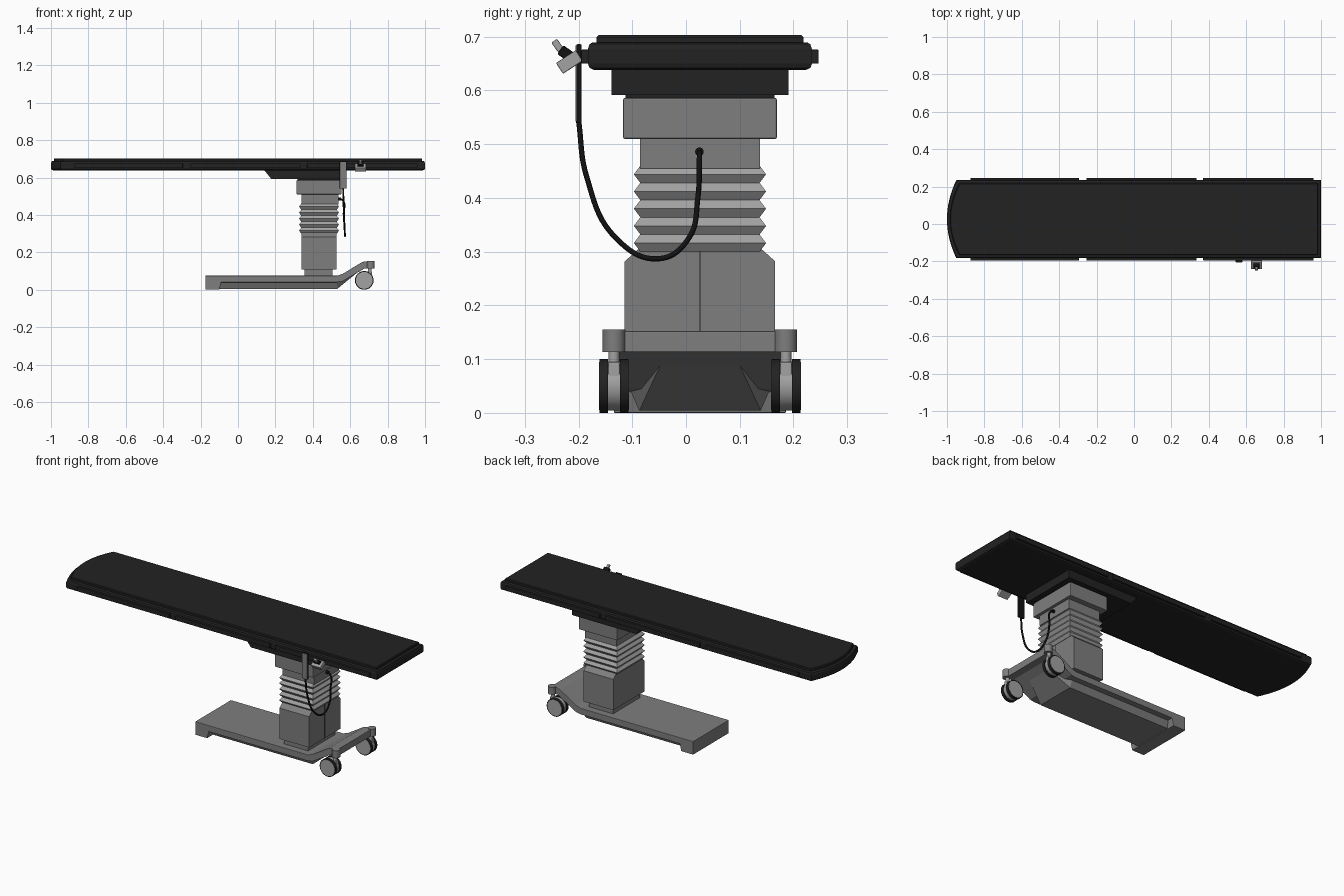
import bpy, bmesh, math
from mathutils import Vector, Matrix

cube = bpy.data.objects.get("Cube")
if cube:
    bpy.data.objects.remove(cube, do_unlink=True)

YC = 0.026  # centre line of the table across its width


def material(name, v):
    m = bpy.data.materials.new(name)
    m.use_nodes = True
    col = (v, v, v, 1)
    m.diffuse_color = col
    m.node_tree.nodes["Principled BSDF"].inputs["Base Color"].default_value = col
    return m


BLACK = material("upholstery black", 0.016)
RUBBER = material("cable black", 0.006)
GREY = material("painted grey", 0.21)
LIGHT = material("light grey", 0.36)


def finish(name, bm, mat, bevel=0.0, smooth=False):
    bmesh.ops.recalc_face_normals(bm, faces=bm.faces)
    me = bpy.data.meshes.new(name)
    bm.to_mesh(me)
    bm.free()
    me.materials.append(mat)
    ob = bpy.data.objects.new(name, me)
    bpy.context.collection.objects.link(ob)
    if bevel:
        mod = ob.modifiers.new("Bevel", "BEVEL")
        mod.width, mod.segments, mod.limit_method = bevel, 2, "ANGLE"
    if smooth:
        bpy.ops.object.select_all(action="DESELECT")
        ob.select_set(True)
        bpy.context.view_layer.objects.active = ob
        bpy.ops.object.shade_smooth_by_angle()
    return ob


def box(name, mat, xs, ys, zs, bevel=0.0, turn=None):
    bm = bmesh.new()
    bmesh.ops.create_cube(bm, size=1)
    lo, hi = Vector((xs[0], ys[0], zs[0])), Vector((xs[1], ys[1], zs[1]))
    bmesh.ops.scale(bm, vec=hi - lo, verts=bm.verts)
    if turn:
        bmesh.ops.rotate(bm, matrix=Matrix.Rotation(turn, 3, "X"), verts=bm.verts)
    bmesh.ops.translate(bm, vec=(lo + hi) / 2, verts=bm.verts)
    return finish(name, bm, mat, bevel)


def cylinder(name, mat, centre, r, depth, axis="Z", sides=32):
    bm = bmesh.new()
    bmesh.ops.create_cone(bm, cap_ends=True, segments=sides, radius1=r, radius2=r, depth=depth)
    if axis != "Z":
        spin = "X" if axis == "Y" else "Y"
        bmesh.ops.rotate(bm, matrix=Matrix.Rotation(math.pi / 2, 3, spin), verts=bm.verts)
    bmesh.ops.translate(bm, vec=centre, verts=bm.verts)
    return finish(name, bm, mat, smooth=True)


def loft(name, mat, rings, bevel=0.0):
    """Skin a list of equally long closed rings and cap both ends."""
    bm = bmesh.new()
    rows = [[bm.verts.new(p) for p in ring] for ring in rings]
    n = len(rows[0])
    for a, b in zip(rows, rows[1:]):
        for i in range(n):
            j = (i + 1) % n
            bm.faces.new((a[i], a[j], b[j], b[i]))
    bm.faces.new(rows[0])
    bm.faces.new(rows[-1])
    return finish(name, bm, mat, bevel)


def rect(cx, hx, hy, z):
    return [(cx + sx * hx, YC + sy * hy, z) for sx, sy in ((-1, -1), (1, -1), (1, 1), (-1, 1))]


def hull(name, mat, points):
    """Convex solid from (x, half width, z) points mirrored about the centre line."""
    bm = bmesh.new()
    for x, h, z in points:
        for s in (-1, 1):
            bm.verts.new((x, YC + s * h, z))
    bmesh.ops.convex_hull(bm, input=bm.verts)
    return finish(name, bm, mat)


# Tabletop: straight right end, arched left end
def top_outline(inset, z):
    h = 0.2085 - inset
    arc = []
    for i in range(17):
        t = 1 - i / 8
        arc.append((-1 + inset + 0.05 * t * t, YC + t * h, z))
    return arc + [(1 - inset, YC - h, z), (1 - inset, YC + h, z)]


loft("table_slab", BLACK, [top_outline(i, z) for i, z in
     ((0.012, 0.638), (0.003, 0.642), (0, 0.65), (0, 0.677), (0.003, 0.686), (0.008, 0.689))])
loft("table_pad", BLACK, [top_outline(i, z) for i, z in
     ((0.016, 0.687), (0.016, 0.699), (0.02, 0.703))])

# Accessory rails along both sides
for side, y in (("front", -0.188), ("back", 0.24)):
    for n, (a, b) in enumerate(((-0.875, -0.295), (-0.255, 0.335), (0.37, 0.96))):
        box(f"{side}_rail_{n + 1}", BLACK, (a, b), (y - 0.007, y + 0.007), (0.65, 0.676), 0.002)

# Mount below the top, with one sloped end
hull("top_mount", BLACK, [(0.14, 0.165, 0.64), (0.178, 0.165, 0.592),
                          (0.58, 0.165, 0.592), (0.58, 0.165, 0.64)])
box("mount_plate", BLACK, (0.317, 0.549), (-0.113, 0.165), (0.582, 0.594))
box("column_head", GREY, (0.313, 0.553), (-0.117, 0.169), (0.51, 0.586), 0.003)

# Column
loft("upper_column", GREY, [rect(0.438, 0.099, 0.112, z) for z in (0.455, 0.512)])
bellows = []
PLEATS = 5
for k in range(PLEATS * 2 + 1):
    out = 0.012 * (k % 2)
    z = 0.3 + 0.16 * k / (PLEATS * 2)
    bellows.append(rect(0.433, 0.095 + out, 0.111 + out, z))
loft("bellows", LIGHT, bellows)
loft("lower_column", GREY, [rect(0.433, 0.093, h, z) for h, z in
     ((0.14, 0.107), (0.14, 0.282), (0.112, 0.307))])
box("column_seam", BLACK, (0.525, 0.527), (YC - 0.001, YC + 0.001), (0.107, 0.307))
box("column_neck", GREY, (0.355, 0.505), (YC - 0.12, YC + 0.12), (0.07, 0.11))

# Base: bent plate with an end foot and a tapered belly
profile = [(-0.175, 0), (-0.175, 0.075), (0.53, 0.075), (0.56, 0.085), (0.66, 0.146), (0.68, 0.152),
           (0.715, 0.152), (0.715, 0.113), (0.675, 0.113), (0.56, 0.045), (0.53, 0.04),
           (-0.09, 0.04), (-0.1, 0)]
loft("base_plate", GREY, [[(x, YC + s * 0.16, z) for x, z in profile] for s in (-1, 1)], 0.002)
hull("base_belly", GREY, [(-0.1, 0.113, 0.004), (0.53, 0.113, 0.004),
                          (-0.1, 0.13, 0.043), (0.53, 0.13, 0.043)])
hull("belly_ramp", GREY, [(0.53, 0.113, 0.004), (0.53, 0.13, 0.043), (0.665, 0.062, 0.114)])

# Twin-wheel casters
for side, s in (("front", -1), ("back", 1)):
    y = YC + s * 0.16
    cylinder(f"{side}_caster_housing", GREY, (0.71, y, 0.134), 0.021, 0.042)
    cylinder(f"{side}_caster_stem", LIGHT, (0.705, y, 0.1), 0.01, 0.035)
    cylinder(f"{side}_caster_core", LIGHT, (0.675, y, 0.05), 0.046, 0.023, "Y")
    box(f"{side}_caster_fork", LIGHT, (0.675, 0.717), (y - 0.011, y + 0.011), (0.045, 0.095), 0.003)
    for n, t in (("inner", -s), ("outer", s)):
        cylinder(f"{side}_{n}_wheel", BLACK, (0.675, y + t * 0.019, 0.05), 0.05, 0.016, "Y")
        cylinder(f"{side}_{n}_wheel_cap", LIGHT, (0.675, y + t * 0.0265, 0.05), 0.045, 0.003, "Y")

# Hand control hanging from the front rail
box("hand_control", RUBBER, (0.544, 0.58), (-0.204, -0.194), (0.54, 0.686), 0.002)
box("hand_control_face", GREY, (0.546, 0.578), (-0.206, -0.203), (0.542, 0.684))

# Control cable looping back to the column
curve = bpy.data.curves.new("control_cable", "CURVE")
curve.dimensions = "3D"
curve.bevel_depth = 0.005
curve.bevel_resolution = 2
spline = curve.splines.new("BEZIER")
path = [(0.562, -0.2, 0.545), (0.565, -0.185, 0.44), (0.57, -0.13, 0.325), (0.572, -0.05, 0.287),
        (0.57, 0.005, 0.325), (0.565, 0.022, 0.4), (0.56, 0.025, 0.478), (0.533, 0.025, 0.486)]
spline.bezier_points.add(len(path) - 1)
for p, co in zip(spline.bezier_points, path):
    p.co = co
    p.handle_left_type = p.handle_right_type = "AUTO"
curve.materials.append(RUBBER)
bpy.context.collection.objects.link(bpy.data.objects.new("control_cable", curve))
cylinder("cable_plug", RUBBER, (0.543, 0.025, 0.486), 0.008, 0.016, "X", 16)

# Rail clamp with tilted jaw, knob and lever
box("clamp_jaw", LIGHT, (0.625, 0.685), (-0.239, -0.195), (0.641, 0.665), 0.002, math.radians(33))
box("clamp_knob", RUBBER, (0.638, 0.672), (-0.236, -0.212), (0.659, 0.679), 0.003, math.radians(-35))
box("clamp_lever", LIGHT, (0.648, 0.662), (-0.25, -0.228), (0.677, 0.69), 0.002, math.radians(-55))
